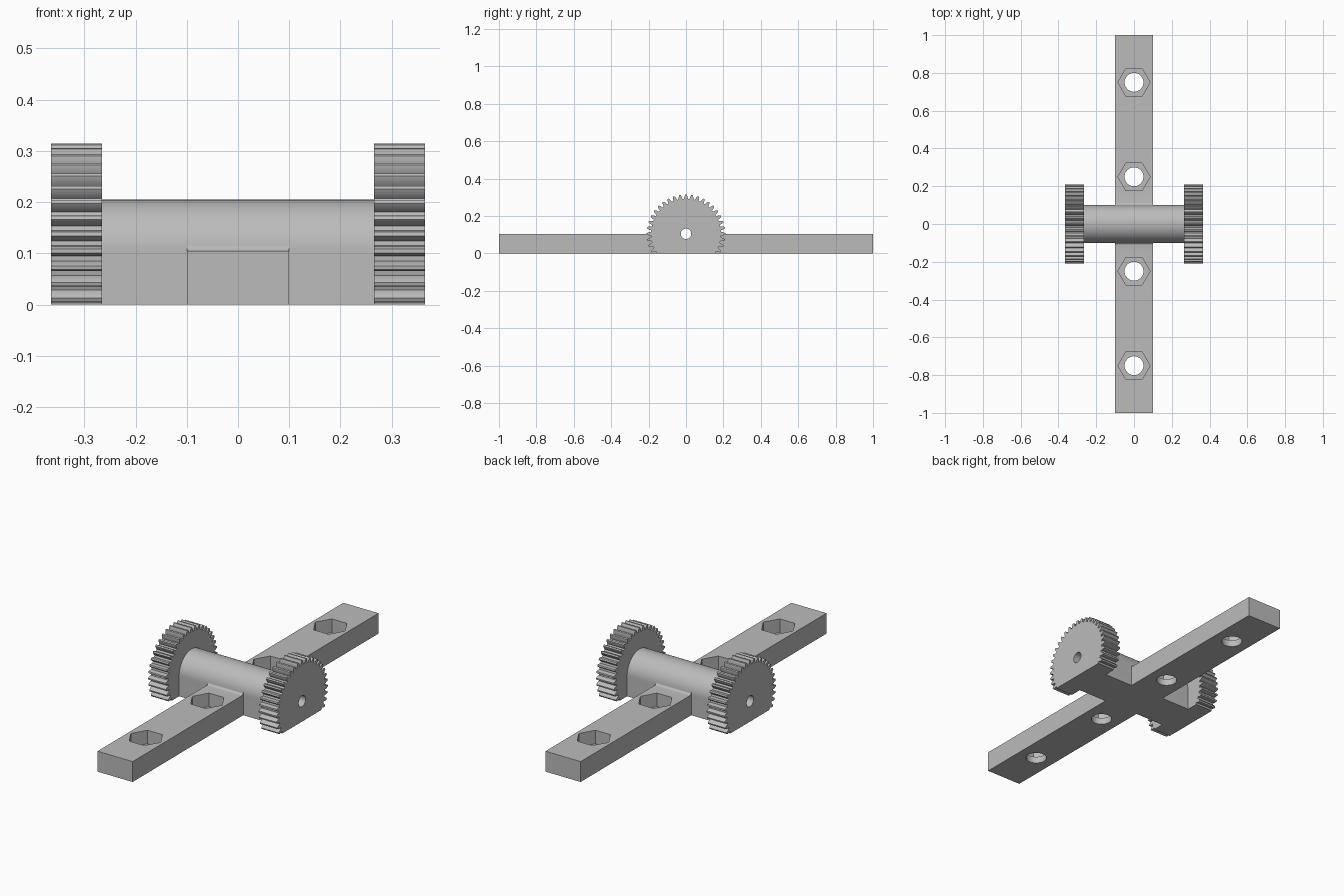
import bpy
import bmesh
from math import cos, sin, pi, radians

cube = bpy.data.objects.get("Cube")
if cube:
    bpy.data.objects.remove(cube, do_unlink=True)

GREY = (0.5, 0.5, 0.5, 1.0)
steel = bpy.data.materials.new("plain grey")
steel.use_nodes = True
steel.diffuse_color = GREY
steel.node_tree.nodes["Principled BSDF"].inputs["Base Color"].default_value = GREY

AXLE_Z = 0.105
HUB_R = 0.1
HUB_X = 0.265
GEAR_X = 0.365


def prism(name, profile, x0, x1):
    """Extrude a (y, z) outline along x, trimmed flat at the floor."""
    bm = bmesh.new()
    bm.faces.new([bm.verts.new((x0, y, z)) for y, z in profile])
    bmesh.ops.bisect_plane(bm, geom=bm.verts[:] + bm.edges[:] + bm.faces[:],
                           plane_co=(0, 0, 0), plane_no=(0, 0, 1),
                           clear_inner=True)
    out = bmesh.ops.extrude_face_region(bm, geom=bm.faces[:])
    moved = [g for g in out["geom"] if isinstance(g, bmesh.types.BMVert)]
    bmesh.ops.translate(bm, verts=moved, vec=(x1 - x0, 0, 0))
    bmesh.ops.recalc_face_normals(bm, faces=bm.faces[:])
    mesh = bpy.data.meshes.new(name)
    bm.to_mesh(mesh)
    bm.free()
    mesh.materials.append(steel)
    obj = bpy.data.objects.new(name, mesh)
    bpy.context.collection.objects.link(obj)
    return obj


def cutter(sides, radius, depth, location, rotation=(0, 0, 0)):
    bpy.ops.mesh.primitive_cylinder_add(vertices=sides, radius=radius, depth=depth,
                                        location=location, rotation=rotation)
    tool = bpy.context.object
    tool.name = "hole_cutter"
    tool.hide_render = True
    tool.data.materials.append(steel)
    return tool


def select(obj):
    bpy.ops.object.select_all(action="DESELECT")
    obj.select_set(True)
    bpy.context.view_layer.objects.active = obj


def drill(obj, tools):
    """Subtract each tool from the part, then discard the tools."""
    for tool in tools:
        select(obj)
        mod = obj.modifiers.new("hole", "BOOLEAN")
        mod.operation = "DIFFERENCE"
        mod.solver = "EXACT"
        mod.object = tool
        bpy.ops.object.modifier_apply(modifier=mod.name)
        bpy.data.objects.remove(tool, do_unlink=True)
    select(obj)
    bpy.ops.object.shade_smooth_by_angle(angle=radians(25))


def axle_hole():
    return cutter(32, 0.028, 2, (0, 0, AXLE_Z), (0, pi / 2, 0))


# Hub: rounded top, straight sides down to the floor
arch = [(HUB_R * cos(pi * i / 48), AXLE_Z + HUB_R * sin(pi * i / 48)) for i in range(49)]
hub = prism("axle_hub", arch + [(-HUB_R, 0), (HUB_R, 0)], -HUB_X, HUB_X)
drill(hub, [axle_hole()])

# Gears: forty tapered teeth, cut off flat at the floor
TEETH = 40
FLANK = [(0.1875, 3.1), (0.194, 2.8), (0.2, 2.25), (0.206, 1.6), (0.21, 1.0)]
tooth = [(r, -a) for r, a in FLANK] + [(r, a) for r, a in reversed(FLANK)]
outline = []
for k in range(TEETH):
    for r, offset in tooth:
        a = 2 * pi * k / TEETH + radians(offset)
        outline.append((r * cos(a), AXLE_Z + r * sin(a)))
for name, x0, x1 in (("left_gear", HUB_X, GEAR_X), ("right_gear", -GEAR_X, -HUB_X)):
    drill(prism(name, outline, x0, x1), [axle_hole()])

# Arms: flat bars with a small fillet at the hub and nut pockets over bolt holes
FILLET = 0.012
POCKET = 0.07
for name, s in (("rear_arm", 1), ("front_arm", -1)):
    curve = []
    for i in range(7):
        a = pi / 2 * i / 6
        curve.append((s * (HUB_R + FILLET * (1 - sin(a))),
                      AXLE_Z + FILLET * (1 - cos(a))))
    side = [(s * HUB_R, 0), (s, 0), (s, AXLE_Z)] + curve
    arm = prism(name, side, -0.1, 0.1)
    tools = []
    for y in (0.25, 0.75):
        tools.append(cutter(48, 0.05, 1, (0, s * y, 0)))
        tools.append(cutter(6, 0.085, 2 * POCKET, (0, s * y, AXLE_Z), (0, 0, pi / 6)))
    drill(arm, tools)
